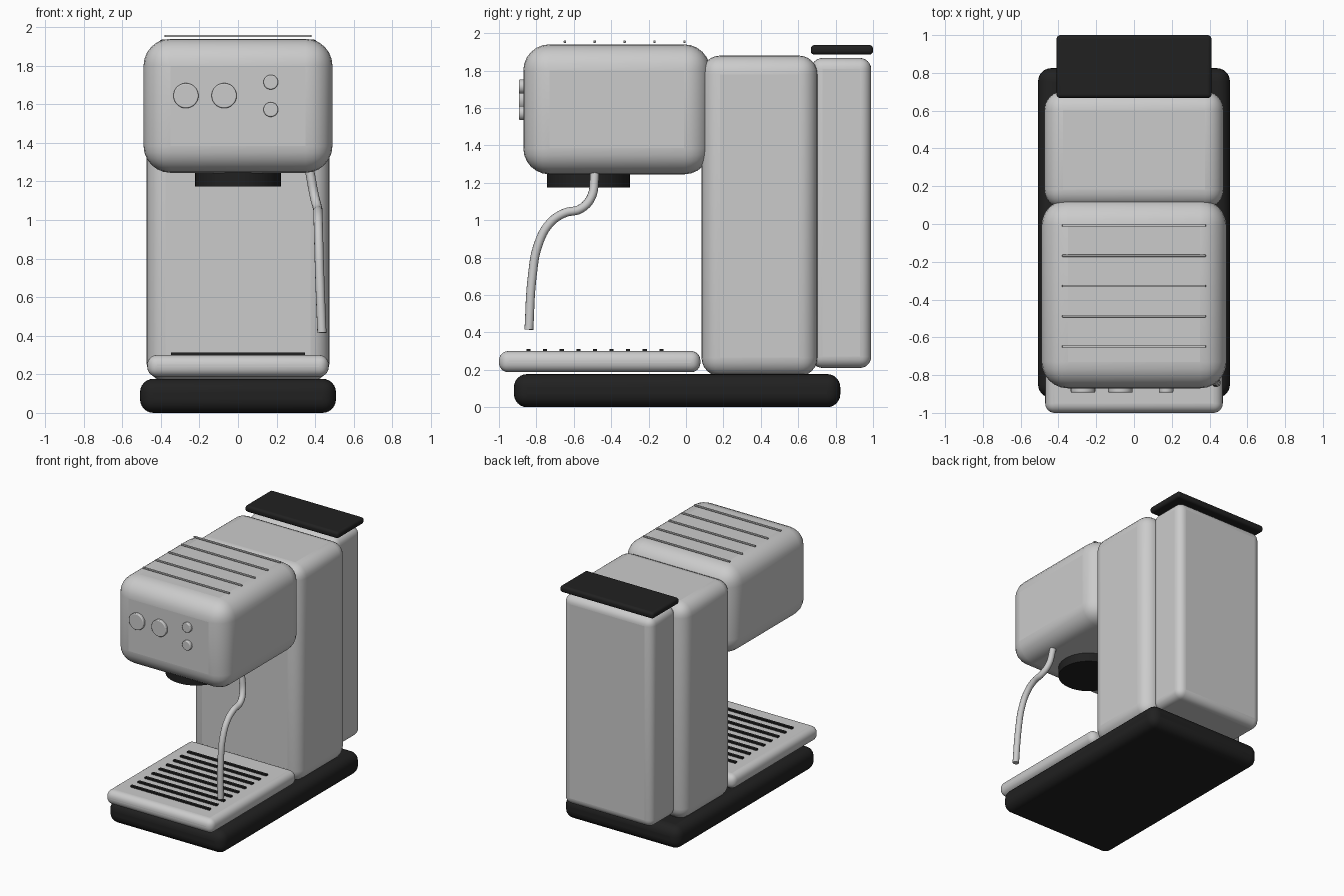
import bpy, math

if "Cube" in bpy.data.objects:
    bpy.data.objects.remove(bpy.data.objects["Cube"])

black = bpy.data.materials.new("black")
black.diffuse_color = (0.015, 0.015, 0.015, 1)
black.use_nodes = True
black.node_tree.nodes["Principled BSDF"].inputs["Base Color"].default_value = black.diffuse_color


def finish(ob, name, bevel, mat, segments=6):
    ob.name = name
    if mat:
        ob.data.materials.append(mat)
    if bevel:
        m = ob.modifiers.new("bevel", 'BEVEL')
        m.width = bevel
        m.segments = segments
        m.limit_method = 'ANGLE'
    bpy.ops.object.shade_smooth_by_angle(angle=math.radians(35))
    return ob


def box(name, half_x, y, z, bevel=0, mat=None):
    bpy.ops.mesh.primitive_cube_add(size=1, location=(0, sum(y) / 2, sum(z) / 2))
    ob = bpy.context.object
    ob.scale = (2 * half_x, y[1] - y[0], z[1] - z[0])
    bpy.ops.object.transform_apply(location=False, rotation=False, scale=True)
    return finish(ob, name, bevel, mat)


def disc(name, loc, r, depth, rot=(0, 0, 0), bevel=0, mat=None):
    bpy.ops.mesh.primitive_cylinder_add(vertices=48, radius=r, depth=depth,
                                        location=loc, rotation=rot)
    return finish(bpy.context.object, name, bevel, mat, 3)


# Main housing
box("base", 0.508, (-0.92, 0.825), (0, 0.177), 0.07, black)
box("column", 0.475, (0.083, 0.703), (0.165, 1.88), 0.1)
box("head", 0.49, (-0.87, 0.13), (1.245, 1.94), 0.14)
box("water_tank", 0.39, (0.67, 0.99), (0.21, 1.867), 0.06)
box("tank_lid", 0.41, (0.667, 1.0), (1.885, 1.936), 0.02, black)

# Drip tray with grille bars
box("drip_tray", 0.47, (-1.0, 0.077), (0.187, 0.3), 0.05)
for i in range(9):
    y = -0.842 + i * 0.0888
    box(f"tray_bar_{i + 1}", 0.347, (y - 0.011, y + 0.011), (0.295, 0.312), 0, black)

# Cup warmer rails on the head
for i in range(5):
    y = -0.648 + i * 0.16
    box(f"warmer_rail_{i + 1}", 0.38, (y - 0.006, y + 0.006), (1.948, 1.96), 0.002)

# Brew group
disc("brew_group", (0, -0.522, 1.225), 0.222, 0.1, mat=black)

# Dials and buttons
for i, (x, z, r) in enumerate([(-0.27, 1.645, 0.065), (-0.072, 1.645, 0.065),
                               (0.17, 1.715, 0.038), (0.17, 1.573, 0.038)]):
    name = "dial" if i < 2 else "button"
    disc(f"{name}_{i % 2 + 1}", (x, -0.868, z), r, 0.05, (math.pi / 2, 0, 0), 0.006)

# Steam wand
path = [(0.36, -0.49, 1.32), (0.378, -0.49, 1.22), (0.397, -0.508, 1.12),
        (0.413, -0.565, 1.06), (0.415, -0.65, 1.038), (0.416, -0.727, 0.985),
        (0.419, -0.79, 0.87), (0.424, -0.822, 0.7), (0.435, -0.84, 0.415)]
cu = bpy.data.curves.new("steam_wand", 'CURVE')
cu.dimensions = '3D'
cu.bevel_depth = 0.024
cu.bevel_resolution = 4
cu.use_fill_caps = True
cu.resolution_u = 6
sp = cu.splines.new('BEZIER')
sp.bezier_points.add(len(path) - 1)
for bp, co in zip(sp.bezier_points, path):
    bp.co = co
    bp.handle_left_type = bp.handle_right_type = 'AUTO'
sp.use_smooth = True
bpy.context.collection.objects.link(bpy.data.objects.new("steam_wand", cu))
